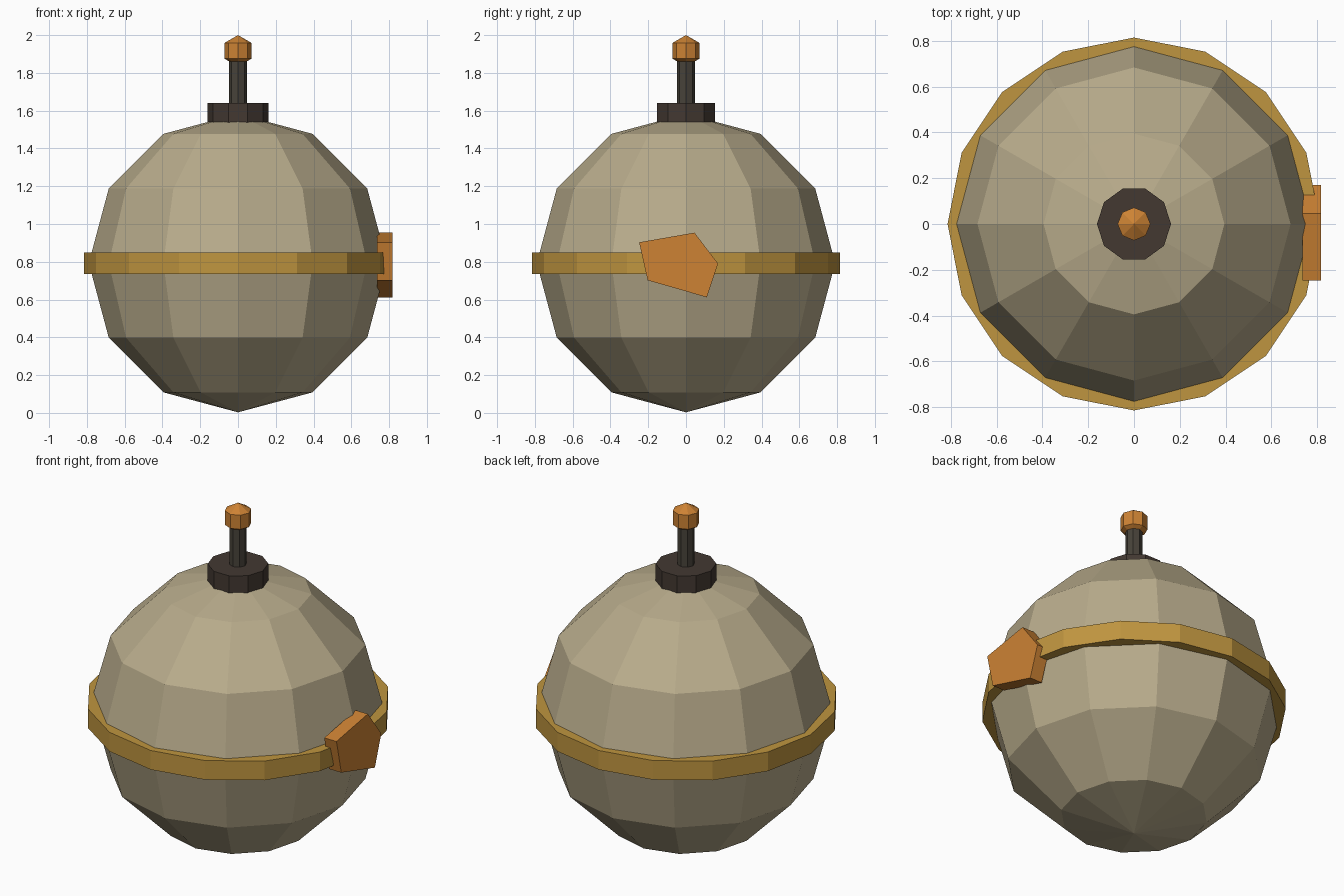
import bpy, bmesh
from math import sin, cos, pi

if "Cube" in bpy.data.objects:
    bpy.data.objects.remove(bpy.data.objects["Cube"])


def material(name, rgb):
    m = bpy.data.materials.new(name)
    m.diffuse_color = (*rgb, 1)
    m.use_nodes = True
    m.node_tree.nodes["Principled BSDF"].inputs["Base Color"].default_value = m.diffuse_color
    return m


KHAKI = material("khaki shell", (0.48, 0.41, 0.26))
GOLD = material("gold band", (0.52, 0.30, 0.05))
ORANGE = material("orange", (0.61, 0.225, 0.034))
DARK = material("dark brown", (0.056, 0.040, 0.031))
STEM = material("dark grey brown", (0.064, 0.055, 0.042))


def finish(name, bm, mat):
    bmesh.ops.remove_doubles(bm, verts=bm.verts, dist=1e-5)
    bmesh.ops.recalc_face_normals(bm, faces=bm.faces)
    mesh = bpy.data.meshes.new(name)
    bm.to_mesh(mesh)
    bm.free()
    mesh.materials.append(mat)
    ob = bpy.data.objects.new(name, mesh)
    bpy.context.collection.objects.link(ob)
    return ob


def lathe(name, profile, sides, mat):
    """Revolve (radius, z) points around z, with the first corner on +x."""
    bm = bmesh.new()
    rings = []
    for r, z in profile:
        if r < 1e-6:
            rings.append([bm.verts.new((0, 0, z))] * sides)
        else:
            rings.append([bm.verts.new((r * cos(2 * pi * i / sides),
                                        r * sin(2 * pi * i / sides), z))
                          for i in range(sides)])
    for a, b in zip(rings, rings[1:]):
        for i in range(sides):
            j = (i + 1) % sides
            bm.faces.new(list(dict.fromkeys((a[i], a[j], b[j], b[i]))))
    for ring, (r, z) in ((rings[0], profile[0]), (rings[-1], profile[-1])):
        if r > 1e-6:
            bm.faces.new(ring)
    return finish(name, bm, mat)


def ball(name, radius, z, rings, sides, mat):
    pts = [(radius * sin(pi * k / rings), z - radius * cos(pi * k / rings))
           for k in range(rings + 1)]
    return lathe(name, pts, sides, mat)


# round shell and its belt
ball("shell", 0.79, 0.793, 6, 12, KHAKI)
lathe("band", [(0.815, 0.735), (0.815, 0.848)], 16, GOLD)

# neck, fuse stem and glowing tip
lathe("neck_cap", [(0.162, 1.535), (0.162, 1.64)], 10, DARK)
lathe("fuse_stem", [(0.047, 1.60), (0.047, 1.88)], 8, STEM)
ball("fuse_tip", 0.083, 1.917, 3, 8, ORANGE)

# uneven five-sided patch on the right side
outline = [(-0.248, 0.903), (0.045, 0.954), (0.17, 0.79), (0.11, 0.612), (-0.203, 0.702)]
bm = bmesh.new()
face = bm.faces.new([bm.verts.new((0.737, y, z)) for y, z in outline])
ext = bmesh.ops.extrude_face_region(bm, geom=[face], use_keep_orig=True)
bmesh.ops.translate(bm, vec=(0.08, 0, 0),
                    verts=[g for g in ext["geom"] if isinstance(g, bmesh.types.BMVert)])
finish("patch", bm, ORANGE)
